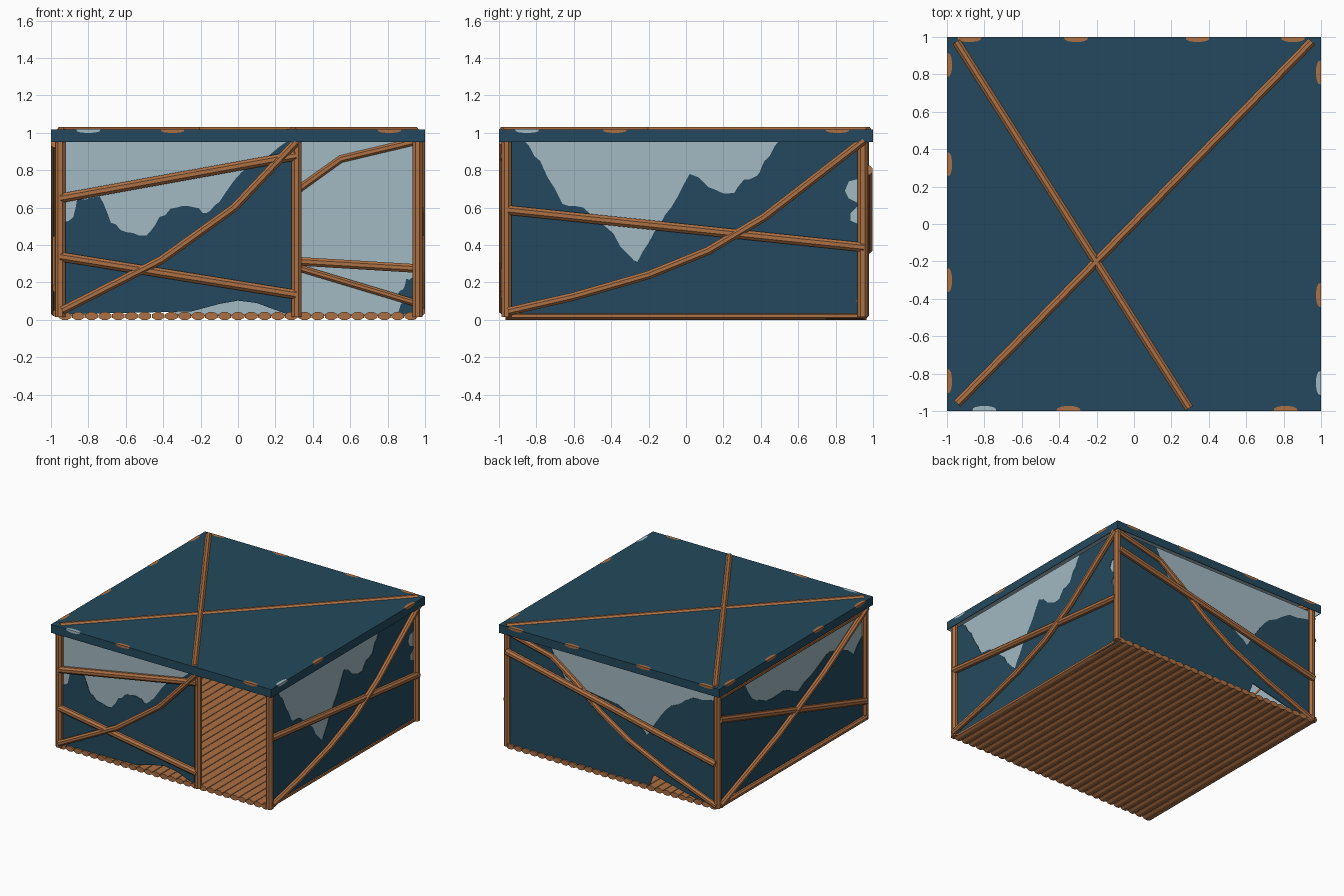
import bpy, bmesh, math, random
from mathutils import Vector

if "Cube" in bpy.data.objects:
    bpy.data.objects.remove(bpy.data.objects["Cube"])
random.seed(4)


def mat(name, hexcol):
    m = bpy.data.materials.new(name)
    c = [int(hexcol[i:i + 2], 16) / 255 for i in (0, 2, 4)]
    lin = [v / 12.92 if v <= 0.04045 else ((v + 0.055) / 1.055) ** 2.4 for v in c]
    m.diffuse_color = (*lin, 1)
    m.use_nodes = True
    m.node_tree.nodes["Principled BSDF"].inputs["Base Color"].default_value = m.diffuse_color
    return m


TARP = mat("dark_blue_tarp", "24495D")
LINING = mat("pale_blue_lining", "A2B9C2")
WOOD = mat("brown_wood", "AC7044")


def add(name, bm, *mats):
    me = bpy.data.meshes.new(name)
    bm.to_mesh(me)
    bm.free()
    ob = bpy.data.objects.new(name, me)
    bpy.context.collection.objects.link(ob)
    for m in mats:
        me.materials.append(m)
    return ob


def pole(name, pts, r, sides=8):
    """Round pole swept along a few points, mitred at the bends, with flat ends."""
    pts = [Vector(p) for p in pts]
    bm = bmesh.new()
    rings = []
    for i, p in enumerate(pts):
        t = (pts[min(i + 1, len(pts) - 1)] - pts[max(i - 1, 0)]).normalized()
        ref = Vector((0, 0, 1)) if abs(t.z) < 0.9 else Vector((1, 0, 0))
        a = t.cross(ref).normalized()
        b = t.cross(a)
        rings.append([bm.verts.new(p + r * (a * math.cos(k) + b * math.sin(k)))
                      for k in [2 * math.pi * (j + .5) / sides for j in range(sides)]])
    for q, s in zip(rings, rings[1:]):
        for j in range(sides):
            n = (j + 1) % sides
            bm.faces.new((q[j], q[n], s[n], s[j]))
    bm.faces.new(rings[0][::-1])
    bm.faces.new(rings[-1])
    bmesh.ops.recalc_face_normals(bm, faces=bm.faces)
    return add(name, bm, WOOD)


# Wall coordinates: u along the wall, z up, d outward from the centre
WALL = {
    "front": lambda u, z, d: (u, -d, z),
    "back": lambda u, z, d: (u, d, z),
    "right": lambda u, z, d: (d, u, z),
    "left": lambda u, z, d: (-d, u, z),
}


def sheet(name, wall, outline, d, material):
    bm = bmesh.new()
    bm.faces.new([bm.verts.new(WALL[wall](u, z, d)) for u, z in outline])
    ob = add(name, bm, material)
    s = ob.modifiers.new("cloth_thickness", "SOLIDIFY")
    s.thickness, s.offset = 0.003, 0
    return ob


def jag(points, amount=0.013):
    """Roughen a torn edge with small seeded steps."""
    out = []
    for (u0, z0), (u1, z1) in zip(points, points[1:]):
        out.append((u0, z0))
        for k in (1 / 3, 2 / 3):
            out.append((u0 + (u1 - u0) * k,
                        z0 + (z1 - z0) * k + random.uniform(-amount, amount)))
    return out + [points[-1]]


# Torn upper edge of the tarp, and lower hem, for each wall
TORN = {
    "front": [(-.95, .52), (-.88, .55), (-.86, .65), (-.74, .66), (-.68, .52), (-.6, .47),
              (-.49, .45), (-.42, .55), (-.33, .6), (-.23, .6), (-.17, .57), (-.1, .63),
              (.02, .79), (.12, .84), (.27, .96)],
    "right": [(-.87, .96), (-.78, .85), (-.66, .62), (-.55, .6), (-.42, .49), (-.32, .36),
              (-.26, .31), (-.17, .47), (-.08, .6), (.02, .78), (.17, .69), (.26, .68),
              (.31, .75), (.38, .77), (.42, .85), (.5, .96)],
    "back": [(-.95, .89), (-.73, .86), (-.53, .74), (-.4, .58), (-.31, .44), (-.2, .52),
             (-.05, .62), (.23, .66), (.43, .7), (.58, .96)],
    "left": [(-.95, .72), (-.82, .6), (-.7, .68), (-.52, .74), (-.36, .68), (-.1, .57),
             (.1, .65), (.31, .65), (.5, .74), (.65, .96)],
}
HEM = {
    "front": [(.315, .03), (.25, .035), (.1, .09), (0, .103), (-.1, .085), (-.25, .045), (-.95, .03)],
    "right": [(.95, .003), (-.95, .03)],
    "back": [(.95, .02), (-.33, .02), (-.37, .13), (-.5, .1), (-.8, .03), (-.95, .02)],
    "left": [(.95, .02), (-.95, .02)],
}
RIGHT_BITES = [(.95, .96), (.95, .76), (.87, .74), (.85, .69), (.87, .65), (.93, .62),
               (.88, .57), (.88, .53), (.95, .5)]

for w in WALL:
    end = .315 if w == "front" else .95
    side = RIGHT_BITES if w == "right" else [(end, .96)]
    start = [(-.95, .96)] if w == "right" else []
    sheet(w + "_tarp", w, start + jag(TORN[w]) + side + HEM[w], .951, TARP)
    sheet(w + "_lining", w, [(-.95, .965), (end, .965)] + HEM[w], .946, LINING)

# Loose scrap of tarp low inside the back wall
sheet("inner_tarp_scrap", "back", jag([(.95, .24), (.9, .22), (.88, .16), (.84, .13),
      (.88, .09), (.85, .03)]) + [(.95, .03)], .94, TARP)

# Upright posts: four corners and the door jamb
for i, (x, y) in enumerate([(-.95, -.96), (.96, -.96), (-.95, .945), (.96, .945), (.312, -.96)]):
    pole(f"post_{i + 1}", [(x, y, .015), (x, y, .98)], .029)

# Sloping rails and bent braces on the walls: wall, radius, depth, points
RAILS = [
    ("front", .027, .968, [(-.95, .65), (.31, .878)]),
    ("front", .027, .968, [(-.95, .338), (.31, .135)]),
    ("front", .024, .978, [(-.94, .05), (-.41, .32), (-.02, .6), (.31, .95)]),
    ("right", .027, .968, [(-.95, .587), (.95, .388)]),
    ("right", .024, .978, [(-.95, .045), (-.6, .125), (-.2, .24), (.12, .37), (.42, .55), (.95, .96)]),
    ("back", .027, .972, [(-.95, .38), (.95, .8)]),
    ("back", .024, .956, [(-.95, .03), (-.5, .2), (-.15, .36), (.1, .52), (.34, .71), (.55, .86), (.95, .955)]),
    ("back", .025, .918, [(-.95, .39), (.95, .275)]),
    ("back", .02, .922, [(-.95, .66), (.95, .09)]),
    ("left", .027, .968, [(-.95, .17), (.95, .74)]),
    ("left", .024, .978, [(-.95, .94), (-.4, .62), (.2, .33), (.95, .04)]),
    ("left", .022, .965, [(-.95, .92), (.95, .92)]),
    ("left", .022, .968, [(-.95, .035), (.95, .035)]),
]
for i, (w, r, d, pts) in enumerate(RAILS):
    pole(f"{w}_rail_{i + 1}", [WALL[w](u, z, d) for u, z in pts], r)

# Floor of side-by-side logs, slightly flattened
N = 27
for i in range(N):
    x = -.925 + 1.85 * i / (N - 1)
    log = pole(f"floor_log_{i + 1}", [(0, -.965, 0), (0, .965, 0)], 1)
    for v in log.data.vertices:
        v.co.x, v.co.z = v.co.x * .037 + x, v.co.z * .022 + .0205

# Roof tarp: flat top with hanging skirt, pale underneath
bm = bmesh.new()
bmesh.ops.create_cube(bm, size=2)
for v in bm.verts:
    v.co.z = 1.018 if v.co.z > 0 else .95
bmesh.ops.delete(bm, geom=[f for f in bm.faces if f.normal.z < -.5], context="FACES")
roof = add("roof_tarp", bm, TARP, LINING)
s = roof.modifiers.new("cloth_thickness", "SOLIDIFY")
s.thickness, s.offset, s.material_offset = .006, -1, 1

# Crossed poles on the roof
pole("roof_pole_1", [(-.95, .975, 1.008), (.295, -.985, 1.008)], .025)
pole("roof_pole_2", [(-.945, -.96, 1.008), (.95, .975, 1.008)], .025)

# Worn spots along the roof edge: half ovals on the top and on the skirt
WORN = {
    "front": [(-.8, LINING), (-.35, WOOD), (.81, WOOD)],
    "back": [(-.88, WOOD), (-.31, WOOD), (.34, WOOD), (.85, WOOD)],
    "left": [(-.84, WOOD), (-.3, WOOD), (.32, WOOD), (.85, WOOD)],
    "right": [(-.85, LINING), (-.38, WOOD), (.81, WOOD)],
}
for w, spots in WORN.items():
    for i, (u, m) in enumerate(spots):
        bm = bmesh.new()
        arc = [math.pi * k / 8 for k in range(9)]
        half = .065
        bm.faces.new([bm.verts.new(WALL[w](u + half * math.cos(a), 1.0195, 1.001 - .028 * math.sin(a) ** .6))
                      for a in arc])
        bm.faces.new([bm.verts.new(WALL[w](u + half * math.cos(a), 1.0195 - .02 * math.sin(a) ** .6, 1.0008))
                      for a in arc])
        for f in bm.faces:
            f.normal_update()
            out = Vector(WALL[w](0, 0, 1)) + Vector((0, 0, 1))
            if f.normal.dot(out) < 0:
                f.normal_flip()
        add(f"{w}_worn_spot_{i + 1}", bm, m)
